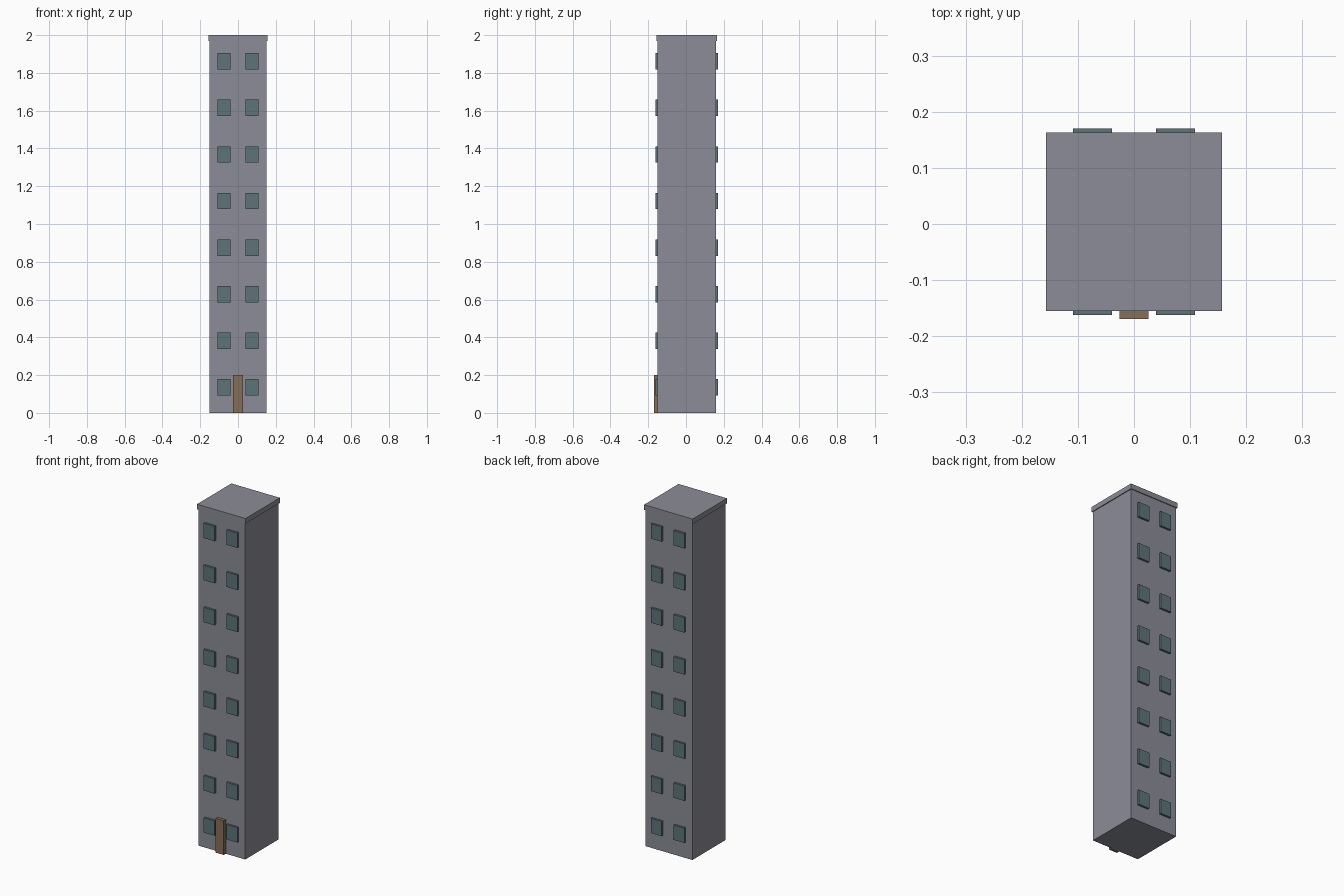
import bpy

cube = bpy.data.objects.get("Cube")
if cube:
    bpy.data.objects.remove(cube, do_unlink=True)


def material(name, rgb):
    mat = bpy.data.materials.new(name)
    mat.use_nodes = True
    colour = (*rgb, 1)
    mat.diffuse_color = colour
    mat.node_tree.nodes["Principled BSDF"].inputs["Base Color"].default_value = colour
    return mat


def box(name, low, high, mat):
    """Box between two opposite corners."""
    centre = [(a + b) / 2 for a, b in zip(low, high)]
    bpy.ops.mesh.primitive_cube_add(size=1, location=centre)
    obj = bpy.context.object
    obj.name = name
    obj.scale = [b - a for a, b in zip(low, high)]
    bpy.ops.object.transform_apply(location=False, rotation=False, scale=True)
    obj.data.materials.append(mat)
    return obj


wall = material("grey wall", (0.26, 0.265, 0.31))
glass = material("teal glass", (0.11, 0.175, 0.19))
wood = material("brown wood", (0.24, 0.155, 0.095))

FRONT, BACK, HALF_WIDTH = -0.15, 0.158, 0.152
ROOF_BASE, LIP = 1.97, 0.005

# Tower and overhanging roof slab
box("tower", (-HALF_WIDTH, FRONT, 0), (HALF_WIDTH, BACK, ROOF_BASE), wall)
box("roof_slab", (-HALF_WIDTH - LIP, FRONT - LIP, ROOF_BASE),
    (HALF_WIDTH + LIP, BACK + LIP, 2), wall)

# Door
box("door", (-0.026, -0.169, 0), (0.026, FRONT + 0.002, 0.2), wood)

# Two windows per floor on the front and back
FLOORS, FIRST, SPACING = 8, 0.136, 0.2464
WIDTH, HEIGHT, DEPTH = 0.07, 0.087, 0.012
for face, y, out in (("front", FRONT, -1), ("back", BACK, 1)):
    y_low, y_high = sorted((y - out * 0.002, y + out * DEPTH))
    for side, x in (("right", -0.074), ("left", 0.074)):
        for floor in range(FLOORS):
            z = FIRST + floor * SPACING
            box(f"{face}_{side}_window_{floor + 1}",
                (x - WIDTH / 2, y_low, z - HEIGHT / 2),
                (x + WIDTH / 2, y_high, z + HEIGHT / 2), glass)
